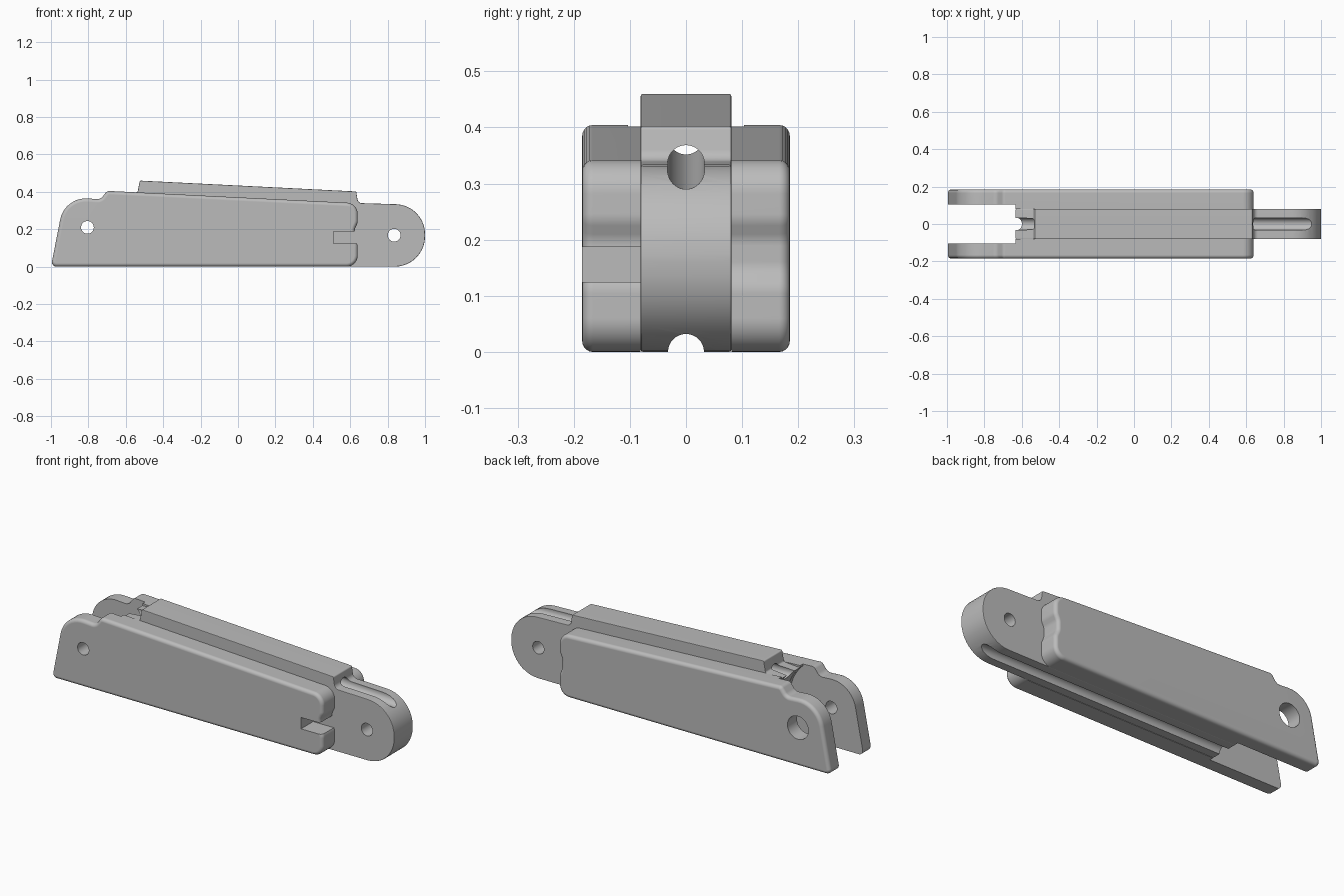
import bpy, bmesh, math
from mathutils import Vector, Matrix

if "Cube" in bpy.data.objects:
    bpy.data.objects.remove(bpy.data.objects["Cube"], do_unlink=True)

grey = bpy.data.materials.new("plain grey")
grey.use_nodes = True
COLOUR = (0.5, 0.5, 0.5, 1)
grey.diffuse_color = COLOUR
grey.node_tree.nodes["Principled BSDF"].inputs["Base Color"].default_value = COLOUR


def rounded(points, steps=10):
    """Outline from (x, z, corner radius) points."""
    out = []
    for i, (x, z, r) in enumerate(points):
        p = Vector((x, 0, z))
        if r == 0:
            out.append(p)
            continue
        prev, nxt = points[i - 1], points[(i + 1) % len(points)]
        a = (Vector((prev[0], 0, prev[1])) - p).normalized()
        b = (Vector((nxt[0], 0, nxt[1])) - p).normalized()
        half = a.angle(b) / 2
        mid = (a + b).normalized()
        centre = p + mid * r / math.sin(half)
        # Sweep the arc about the bisector, from the incoming to the outgoing edge
        side = (a - b).normalized()
        for k in range(steps + 1):
            t = (math.pi / 2 - half) * (1 - 2 * k / steps)
            out.append(centre + (side * math.sin(t) - mid * math.cos(t)) * r)
    return out


def to_object(name, bm):
    bmesh.ops.recalc_face_normals(bm, faces=bm.faces[:])
    mesh = bpy.data.meshes.new(name)
    bm.to_mesh(mesh)
    bm.free()
    mesh.materials.append(grey)
    obj = bpy.data.objects.new(name, mesh)
    bpy.context.scene.collection.objects.link(obj)
    return obj


def prism(name, points, y0, y1, bevel=0, bevel_both=False, segments=5):
    """Solid outline from y0 to y1, rounding the rim at y0 (or both)."""
    bm = bmesh.new()
    outline = rounded(points)
    near = [bm.verts.new((p.x, y0, p.z)) for p in outline]
    far = [bm.verts.new((p.x, y1, p.z)) for p in outline]
    caps = [bm.faces.new(near), bm.faces.new(far[::-1])]
    for i in range(len(near)):
        bm.faces.new((near[i], near[i - 1], far[i - 1], far[i]))
    if bevel:
        bmesh.ops.recalc_face_normals(bm, faces=bm.faces[:])
        rims = caps if bevel_both else caps[:1]
        edges = [e for cap in rims for e in cap.edges]
        bmesh.ops.bevel(bm, geom=edges, offset=bevel, segments=segments,
                        profile=0.5, affect='EDGES')
    return to_object(name, bm)


def rod(name, start, end, radius):
    a, b = Vector(start), Vector(end)
    bm = bmesh.new()
    turn = Vector((0, 0, 1)).rotation_difference(b - a).to_matrix().to_4x4()
    bmesh.ops.create_cone(bm, cap_ends=True, segments=40, radius1=radius, radius2=radius,
                          depth=(b - a).length,
                          matrix=Matrix.Translation((a + b) / 2) @ turn)
    return to_object(name, bm)


def carve(obj, cutters):
    """Subtract the cutters, taking the first solver that gives a cut solid."""
    before = len(obj.data.polygons)
    for c in cutters:
        c.hide_render = True
        mod = obj.modifiers.new("cut", 'BOOLEAN')
        mod.operation, mod.object = 'DIFFERENCE', c
    for solver in ('EXACT', 'MANIFOLD', 'FLOAT'):
        for mod in obj.modifiers:
            mod.solver = solver
        depsgraph = bpy.context.evaluated_depsgraph_get()
        depsgraph.update()
        result = bpy.data.meshes.new_from_object(obj.evaluated_get(depsgraph))
        if len(result.polygons) not in (0, before):
            obj.data = result
            break
    obj.modifiers.clear()
    for c in cutters:
        bpy.data.objects.remove(c, do_unlink=True)


def finish(obj):
    bpy.ops.object.select_all(action='DESELECT')
    obj.select_set(True)
    bpy.context.view_layer.objects.active = obj
    bpy.ops.object.shade_smooth_by_angle(angle=math.radians(32))
    obj.modifiers.new("even shading", 'WEIGHTED_NORMAL').keep_sharp = True


# Hollow arc around the fork pin, shared by the bar end and the fork recess
PIN = (-0.805, 0.21)
hollow = [(PIN[0] + 0.25 * math.cos(t), PIN[1] + 0.25 * math.sin(t), 0)
          for t in [math.radians(46.5) * k / 10 for k in range(11)]]

# Middle bar with the round tongue
bar = prism("middle_bar", [
    (-0.555, 0, 0), (1, 0, 0.162), (1, 0.329, 0.16), (0.642, 0.34, 0.025),
    (0.632, 0.402, 0.008), (-0.525, 0.46, 0.008), (-0.537, 0.398, 0.01),
] + hollow[::-1], -0.081, 0.081, 0.004, True, 2)
carve(bar, [
    rod("upper_bore", (-0.9, 0, 0.397), (1.1, 0, 0.317), 0.033),
    rod("lower_groove", (-1.2, 0, 0), (1.2, 0, 0), 0.032),
    rod("tongue_hole", (0.835, -0.3, 0.168), (0.835, 0.3, 0.168), 0.034),
])
finish(bar)

# Side plates, forming the fork at the left end
plate_outline = [
    (-1, 0, 0.024), (-0.927, 0.373, 0.14), (-0.735, 0.36, 0.035), (-0.7, 0.405, 0.025),
    (0.64, 0.339, 0.06), (0.64, 0.235, 0.05), (0.624, 0.2, 0.05),
    (0.624, 0.15, 0.05), (0.64, 0.115, 0.05), (0.64, 0, 0.06),
]
recess_outline = ([(-1.2, -0.1, 0), (-0.555, -0.1, 0)] + hollow
                  + [(hollow[-1][0], 0.6, 0), (-1.2, 0.6, 0)])
for name, side, hole in (("front_plate", -1, 0.034), ("back_plate", 1, 0.063)):
    plate = prism(name, plate_outline, side * 0.185, side * 0.081, 0.019)
    cutters = [
        prism("fork_recess", recess_outline, -0.103, 0.103),
        rod("pin_hole", (PIN[0], side * 0.05, PIN[1]), (PIN[0], side * 0.3, PIN[1]), hole),
    ]
    if side < 0:
        slot = [(0.51, 0.125, 0), (0.7, 0.125, 0), (0.7, 0.187, 0), (0.51, 0.187, 0)]
        cutters.append(prism("side_slot", slot, -0.3, -0.07))
    carve(plate, cutters)
    finish(plate)
